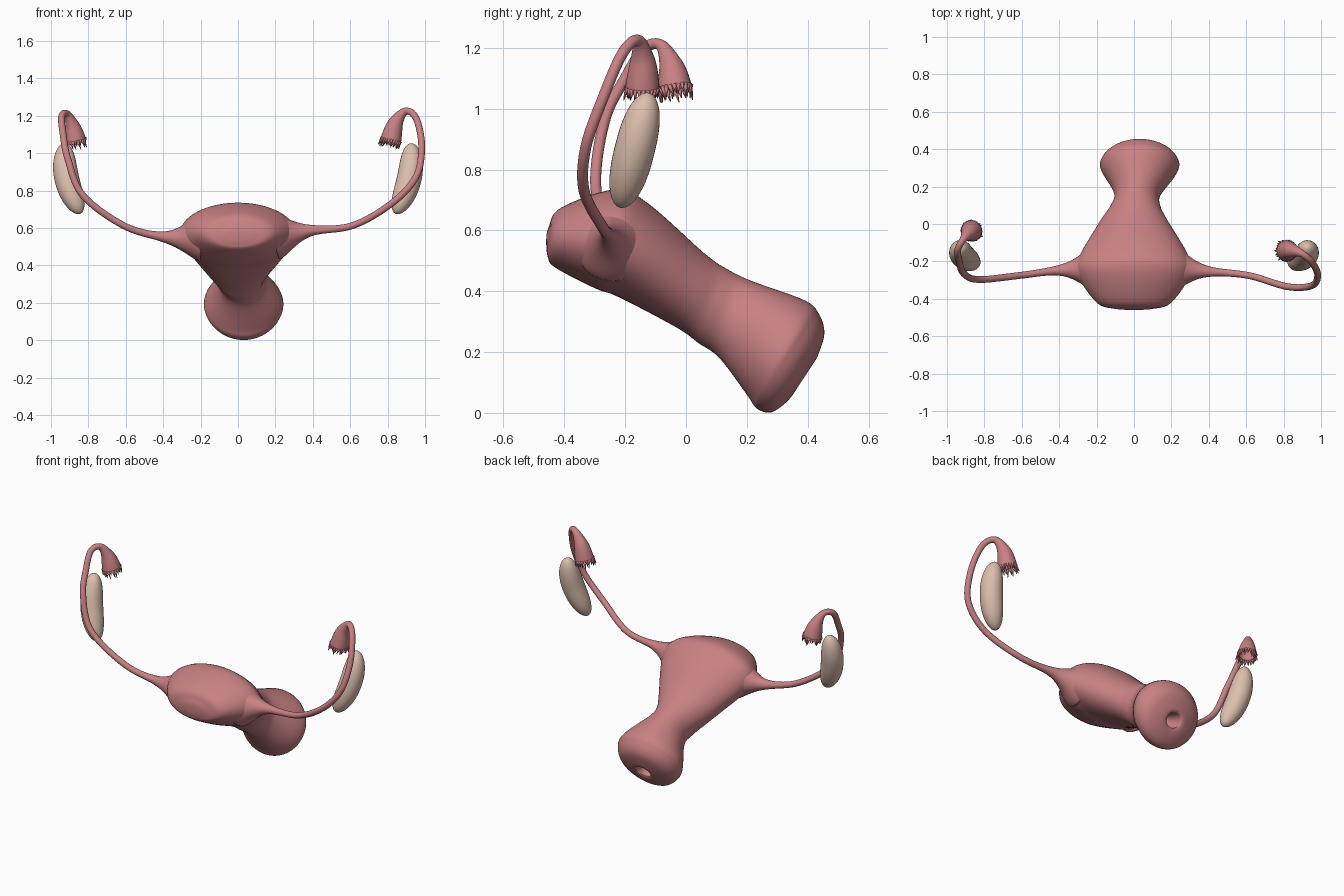
import bpy, bmesh, math, random
from mathutils import Vector, Matrix

if "Cube" in bpy.data.objects:
    bpy.data.objects.remove(bpy.data.objects["Cube"])

random.seed(4)


def material(name, rgb):
    m = bpy.data.materials.new(name)
    m.diffuse_color = (*rgb, 1)
    m.use_nodes = True
    m.node_tree.nodes["Principled BSDF"].inputs["Base Color"].default_value = m.diffuse_color
    return m


PINK = material("pink_tissue", (0.58, 0.22, 0.23))
BEIGE = material("beige_tissue", (0.72, 0.52, 0.42))


def ease(t):
    t = min(max(t, 0), 1)
    return t * t * (3 - 2 * t)


def smooth_rows(rows, n):
    """Catmull-Rom interpolation of rows of numbers."""
    out = []
    for i in range(len(rows) - 1):
        a, b = rows[max(i - 1, 0)], rows[i]
        c, d = rows[i + 1], rows[min(i + 2, len(rows) - 1)]
        for k in range(n):
            t = k / n
            out.append([0.5 * (2 * q + (r - p) * t + (2 * p - 5 * q + 4 * r - s) * t * t
                               + (3 * q - p - 3 * r + s) * t ** 3)
                        for p, q, r, s in zip(a, b, c, d)])
    return out + [list(rows[-1])]


def finish(name, bm, mat):
    bmesh.ops.recalc_face_normals(bm, faces=bm.faces)
    me = bpy.data.meshes.new(name)
    bm.to_mesh(me)
    bm.free()
    me.shade_smooth()
    me.materials.append(mat)
    ob = bpy.data.objects.new(name, me)
    bpy.context.collection.objects.link(ob)
    return ob


def loft(name, rings, mat):
    bm = bmesh.new()
    vs = [[bm.verts.new(p) for p in ring] for ring in rings]
    n = len(vs[0])
    for a, b in zip(vs, vs[1:]):
        for j in range(n):
            bm.faces.new((a[j], a[(j + 1) % n], b[(j + 1) % n], b[j]))
    bm.faces.new(vs[0])
    bm.faces.new(vs[-1])
    bmesh.ops.remove_doubles(bm, verts=bm.verts, dist=1e-4)
    return finish(name, bm, mat)


def sweep_rings(pts, radii, n):
    """Round rings along a path, without twisting."""
    pts = [Vector(p) for p in pts]
    normal, rings = Vector((0, 0.3, 1)), []
    for i, p in enumerate(pts):
        t = (pts[min(i + 1, len(pts) - 1)] - pts[max(i - 1, 0)]).normalized()
        normal = (normal - t * normal.dot(t)).normalized()
        side = t.cross(normal)
        rings.append([p + radii[i] * (normal * math.cos(a) + side * math.sin(a))
                      for a in (2 * math.pi * j / n for j in range(n))])
    return rings


# Uterus with cervix: upper (y, z), lower (y, z), half width
body = [
    (-.46, .565, -.46, .565, 0), (-.452, .61, -.455, .515, .10),
    (-.41, .675, -.43, .478, .20), (-.23, .735, -.30, .41, .305),
    (-.12, .685, -.22, .38, .29), (.06, .525, -.03, .28, .18),
    (.14, .47, .04, .23, .135), (.22, .432, .11, .18, .125),
    (.39, .37, .2, .06, .205), (.437, .325, .232, .015, .205),
    (.455, .265, .28, .002, .165), (.438, .2, .335, .04, .095),
    (.418, .165, .362, .083, .052), (.385, .168, .335, .092, .042),
    (.27, .2, .25, .17, .015)]
rings = []
for yt, zt, yb, zb, w in smooth_rows(body, 6):
    cy, cz = (yt + yb) / 2, (zt + zb) / 2
    cx = .03 * ease(cy / .28)
    ring = []
    for j in range(64):
        a = 2 * math.pi * j / 64
        k = math.sin(a) / 2
        ring.append((cx + w * math.cos(a), cy + k * (yt - yb), cz + k * (zt - zb)))
    rings.append(ring)
loft("uterus_and_cervix", rings, PINK)

# Fallopian tubes: flared root, thin arching tube, hollow bell at the end
right_path = [
    (.20, -.24, .555), (.38, -.253, .585), (.61, -.275, .612), (.82, -.335, .73),
    (.95, -.33, .87), (.982, -.275, 1.03), (.955, -.21, 1.18), (.90, -.16, 1.225),
    (.845, -.143, 1.165), (.816, -.143, 1.065)]
left_path = [
    (-.20, -.24, .545), (-.40, -.248, .553), (-.61, -.275, .612), (-.83, -.297, .775),
    (-.91, -.265, .97), (-.935, -.20, 1.10), (-.943, -.14, 1.195), (-.915, -.085, 1.21),
    (-.885, -.05, 1.145), (-.868, -.036, 1.065)]
for side, path in (("right", right_path), ("left", left_path)):
    pts = smooth_rows(path, 10)
    last = len(pts) - 1
    radii = [.018 + .107 * math.exp(-(max(abs(p[0]) - .2, 0) / .118) ** 1.6)
             + .038 * ease((i - last + 22) / 22) for i, p in enumerate(pts)]
    outer = sweep_rings(pts, radii, 24)
    rim_c = Vector(pts[-1])
    # Lining follows the bell back up inside and closes
    lining = []
    for back, s in ((0, .88), (4, .8), (8, .65), (10, .05)):
        c = Vector(pts[last - back])
        lining.append([c + (p - c) * s for p in outer[last - back]])
    loft(side + "_fallopian_tube", outer + lining, PINK)

    # Ragged finger fringe around the bell rim
    bm = bmesh.new()
    down = (rim_c - Vector(pts[last - 6])).normalized()
    for p in outer[-1]:
        out = (p - rim_c).normalized()
        d = (down + out * random.uniform(-.25, .3)
             + out.cross(down) * random.uniform(-.25, .25)).normalized()
        ln = random.uniform(.03, .052)
        m = (Matrix.Translation(p - out * .004 + d * (ln / 2 - .008))
             @ d.to_track_quat('Z', 'Y').to_matrix().to_4x4())
        bmesh.ops.create_cone(bm, cap_ends=True, segments=6, radius1=.0085,
                              radius2=.0015, depth=ln, matrix=m)
    finish(side + "_fimbriae", bm, PINK)

# Ovaries: long bean shapes bent outwards, mirrored
top, bottom = Vector((.925, -.122, 1.052)), Vector((.842, -.216, .677))
for side, s in (("right", 1), ("left", -1)):
    pts, radii = [], []
    for i in range(41):
        t = (1 - math.cos(math.pi * i / 40)) / 2
        p = top.lerp(bottom, t)
        pts.append((s * (p.x + .032 * math.sin(math.pi * t)), p.y, p.z))
        radii.append(.066 * math.sqrt(max(0, 1 - abs(2 * t - 1) ** 2.5)))
    loft(side + "_ovary", sweep_rings(pts, radii, 32), BEIGE)
